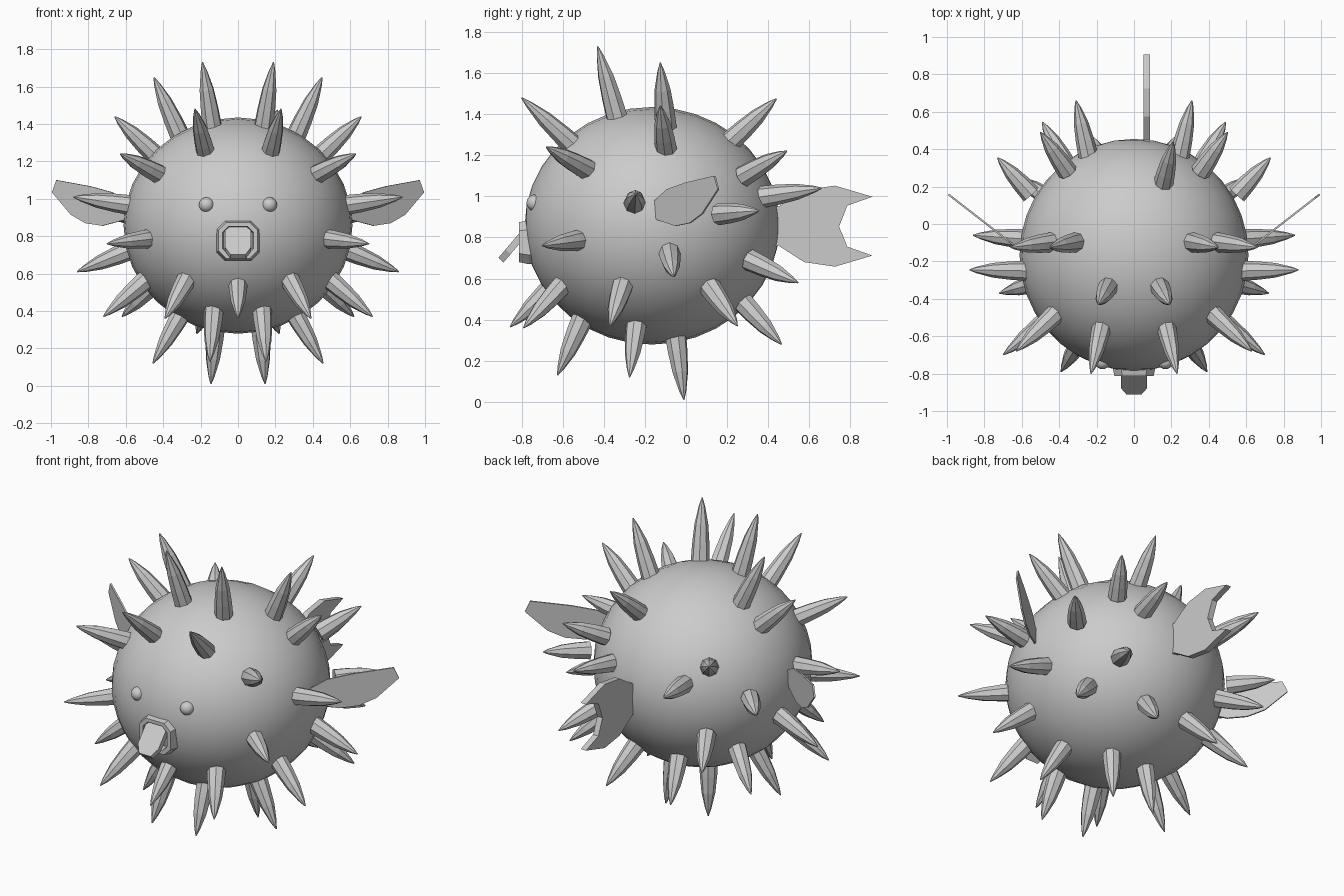
import bpy, bmesh, math
from mathutils import Vector

if "Cube" in bpy.data.objects:
    bpy.data.objects.remove(bpy.data.objects["Cube"])

grey = bpy.data.materials.new("plain_grey")
grey.diffuse_color = (0.6, 0.6, 0.6, 1)
grey.use_nodes = True
grey.node_tree.nodes["Principled BSDF"].inputs["Base Color"].default_value = grey.diffuse_color


def finish(bm, name, smooth=False):
    bmesh.ops.recalc_face_normals(bm, faces=bm.faces)
    me = bpy.data.meshes.new(name)
    bm.to_mesh(me)
    bm.free()
    me.materials.append(grey)
    for p in me.polygons:
        p.use_smooth = smooth
    ob = bpy.data.objects.new(name, me)
    bpy.context.collection.objects.link(ob)
    return ob


def ball(name, centre, radii, segs, rings):
    """Smooth ellipsoid with its poles along y."""
    bm = bmesh.new()
    bmesh.ops.create_uvsphere(bm, u_segments=segs, v_segments=rings, radius=1)
    for v in bm.verts:
        x, y, z = v.co
        v.co = [c + r * d for c, r, d in zip(centre, radii, (x, -z, y))]
    return finish(bm, name, True)


def loft(name, loops, closed=False):
    """Skin matching point loops; cap the ends, or join last to first."""
    bm = bmesh.new()
    rows = [[bm.verts.new(p) for p in loop] for loop in loops]
    n = len(rows[0])
    pairs = list(zip(rows, rows[1:])) + ([(rows[-1], rows[0])] if closed else [])
    for a, b in pairs:
        for i in range(n):
            j = (i + 1) % n
            bm.faces.new((a[i], a[j], b[j], b[i]))
    if not closed:
        bm.faces.new(rows[0])
        bm.faces.new(rows[-1])
    return finish(bm, name)


def plate(name, points, offset):
    """Flat outline thickened by offset to both sides."""
    o = Vector(offset)
    return loft(name, [[Vector(p) - o for p in points], [Vector(p) + o for p in points]])


def spike(name, base, tip):
    """Eight-sided bullet-shaped spine."""
    base, tip = Vector(base), Vector(tip)
    axis = (tip - base).normalized()
    base = base - axis * 0.03
    turn = axis.to_track_quat('Z', 'Y')
    length = (tip - base).length
    loops = []
    for t, r in ((0, .054), (.3, .049), (.6, .039), (.87, .018), (1, .003)):
        loops.append([base + turn @ Vector((r * math.cos(k * math.pi / 4),
                                            r * math.sin(k * math.pi / 4), t * length))
                      for k in range(8)])
    return loft(name, loops)


# Round body
ball("body", (0, -.165, .857), (.612, .62, .578), 32, 18)

# Spines: (base, tip), mirrored across x
spines = [
    ((.14, -.34, 1.40), (.19, -.43, 1.73)),
    ((.32, -.10, 1.36), (.45, -.125, 1.65)),
    ((.46, -.10, 1.25), (.66, -.125, 1.44)),
    ((.17, -.54, 1.24), (.23, -.80, 1.48)),
    ((.44, -.50, 1.14), (.63, -.68, 1.24)),
    ((.25, .39, 1.00), (.31, .66, 1.04)),
    ((.37, .30, 1.11), (.50, .49, 1.22)),
    ((.37, .33, .68), (.49, .545, .58)),
    ((.57, .18, .915), (.73, .355, .93)),
    ((.59, -.08, .72), (.86, -.06, .61)),
    ((.60, -.25, .97), (.88, -.245, 1.01)),
    ((.50, -.31, .56), (.72, -.37, .37)),
    ((.45, -.50, .79), (.70, -.70, .76)),
    ((.28, -.61, .56), (.39, -.79, .36)),
    ((.15, .29, .47), (.22, .465, .28)),
    ((.45, .13, .54), (.62, .25, .37)),
    ((.13, -.51, .39), (.15, -.625, .13)),
    ((.12, -.05, .32), (.145, -.01, .01)),
    ((.30, -.24, .39), (.455, -.275, .12)),
]
for i, (b, t) in enumerate(spines):
    for side, s in (("right", 1), ("left", -1)):
        spike(f"spine_{i + 1}_{side}", (s * b[0], b[1], b[2]), (s * t[0], t[1], t[2]))
spike("spine_chin", (0, -.64, .57), (0, -.855, .365))
spike("spine_back", (.16, .23, 1.28), (.21, .44, 1.475))

# Eyes
for side, s in (("right", 1), ("left", -1)):
    ball(f"eye_{side}", (s * .168, -.735, .968), (.041, .041, .041), 16, 10)


# Mouth ring with chamfered corners
def octagon(w, h, cut, y, zc=.777):
    return [(x, y, zc + z) for x, z in (
        (-w, -h + cut), (-w + cut, -h), (w - cut, -h), (w, -h + cut),
        (w, h - cut), (w - cut, h), (-w + cut, h), (-w, h - cut))]


loft("mouth", [octagon(.105, .098, .045, -.70), octagon(.115, .107, .045, -.765),
               octagon(.105, .097, .042, -.812), octagon(.082, .076, .032, -.812),
               octagon(.075, .07, .03, -.775), octagon(.075, .07, .03, -.70)], True)

# Tongue slopes forward and down out of the mouth
outline = ((-.07, .84), (.07, .84), (.07, .73), (.04, .69), (-.04, .69), (-.07, .73))
plate("tongue", [(x, -.90 + (z - .69) * .85, z) for x, z in outline], (0, .012, -.012))

# Side fins, swept back
fin = ((-.16, .97), (-.15, .89), (-.05, .856), (.02, .87), (.08, .915),
       (.158, 1.035), (.14, 1.10), (0, 1.067), (-.09, 1.035))
for side, s in (("right", 1), ("left", -1)):
    plate(f"side_fin_{side}", [(s * (.64 + (y + .115) / .775), y, z) for y, z in fin],
          (s * .003, -.004, 0))

# Forked tail fin
half = ((.40, .10), (.45, .095), (.575, .175), (.725, .197), (.907, .143), (.785, .10))
tail = [(.068, y, .855 + z) for y, z in half] + [(.068, .745, .853)]
tail += [(.068, y, .855 - z) for y, z in reversed(half)]
plate("tail_fin", tail, (.018, 0, 0))
